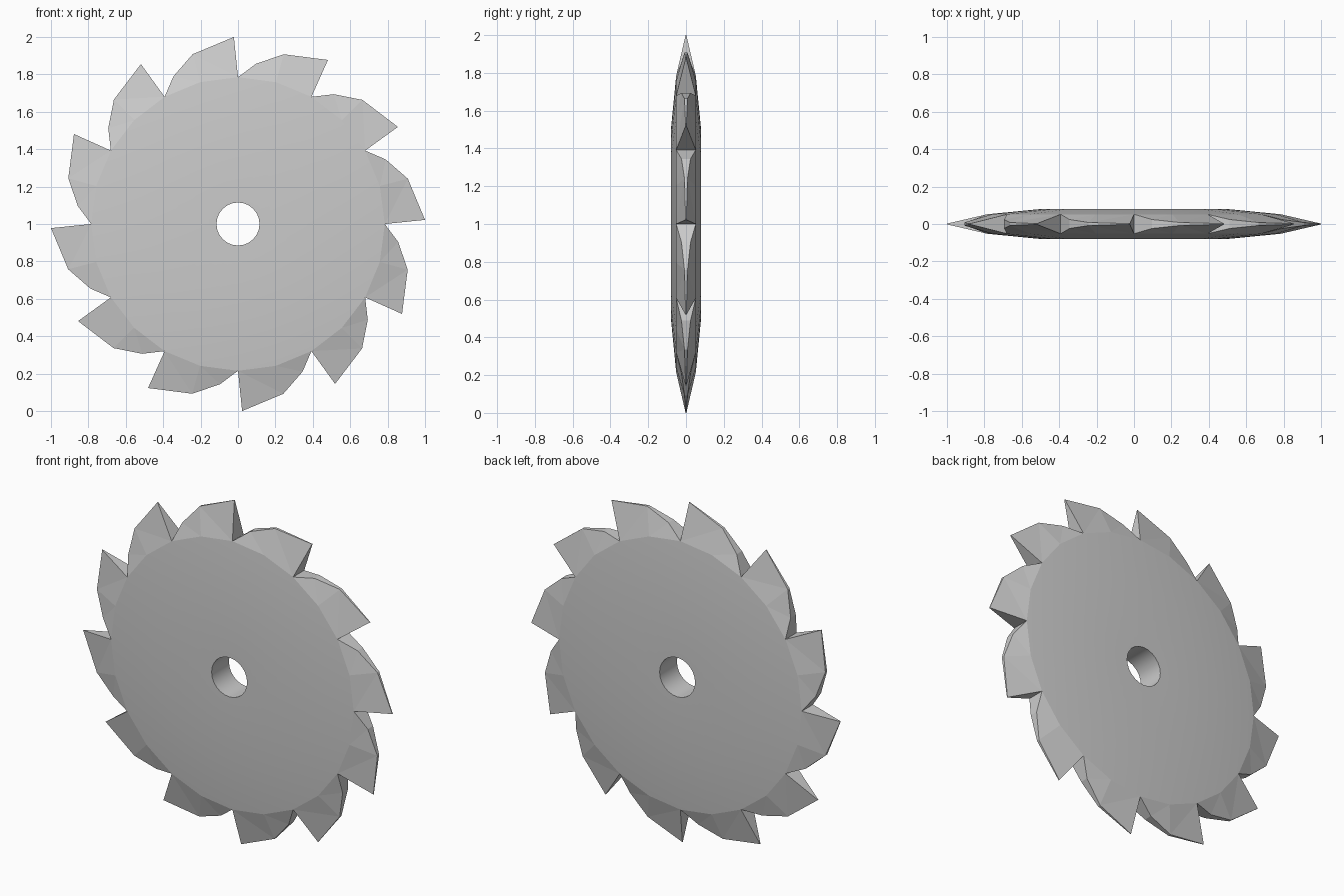
import bpy, bmesh
from math import cos, sin, atan2, hypot, tau

if "Cube" in bpy.data.objects:
    bpy.data.objects.remove(bpy.data.objects["Cube"])

TEETH = 12
CENTRE_Z = 1.0
SEG = 2 * TEETH                      # sides of the disc

# Disc rings: (radius, half thickness)
RINGS = [(0.115, 0.08), (0.50, 0.08), (0.785, 0.052)]
# Outline of the top tooth after its valley: (x, z from centre, half thickness)
TOOTH = [(-0.022, 1.0, 0.002), (-0.242, 0.908, 0.008), (-0.345, 0.79, 0.024)]

bm = bmesh.new()


def polar(r, a, y):
    return bm.verts.new((r * cos(a), y, CENTRE_Z + r * sin(a)))


def face(verts, smooth):
    bm.faces.new(verts).smooth = smooth


def bridge(a, b):
    n = len(a)
    for i in range(n):
        j = (i + 1) % n
        face((a[i], a[j], b[j], b[i]), True)


rims, bores, outlines = [], [], []
for side in (-1, 1):
    # Disc face, slightly thinner towards its rim
    rings = [[polar(r, tau * i / SEG, side * y) for i in range(SEG)] for r, y in RINGS]
    bridge(rings[0], rings[1])
    bridge(rings[1], rings[2])
    bores.append(rings[0])
    rim = rings[2]

    # Tooth flanks, from the rim out to the cutting edge
    outline = []
    for t in range(TEETH):
        a, b, c = (rim[(2 * t + k) % SEG] for k in range(3))
        tip, back, heel = (
            polar(hypot(x, z), atan2(z, x) + tau * (t / TEETH - 0.25), side * y)
            for x, z, y in TOOTH)
        face((a, tip, back), False)
        face((a, back, b), False)
        face((b, back, heel), False)
        face((b, heel, c), False)
        outline += [a, tip, back, heel]
    outlines.append(outline)

# Bore wall
bridge(bores[0], bores[1])
# Rake faces and tooth backs
n = len(outlines[0])
for i in range(n):
    j = (i + 1) % n
    face((outlines[0][i], outlines[0][j], outlines[1][j], outlines[1][i]), False)

bmesh.ops.recalc_face_normals(bm, faces=bm.faces)
# Keep the bore lip and the disc border crisp
for e in bm.edges:
    f, g = e.link_faces
    if f.smooth != g.smooth or not f.smooth or e.calc_face_angle(0) > 0.6:
        e.smooth = False

mesh = bpy.data.meshes.new("saw_blade")
bm.to_mesh(mesh)
bm.free()
bpy.context.collection.objects.link(bpy.data.objects.new("saw_blade", mesh))
